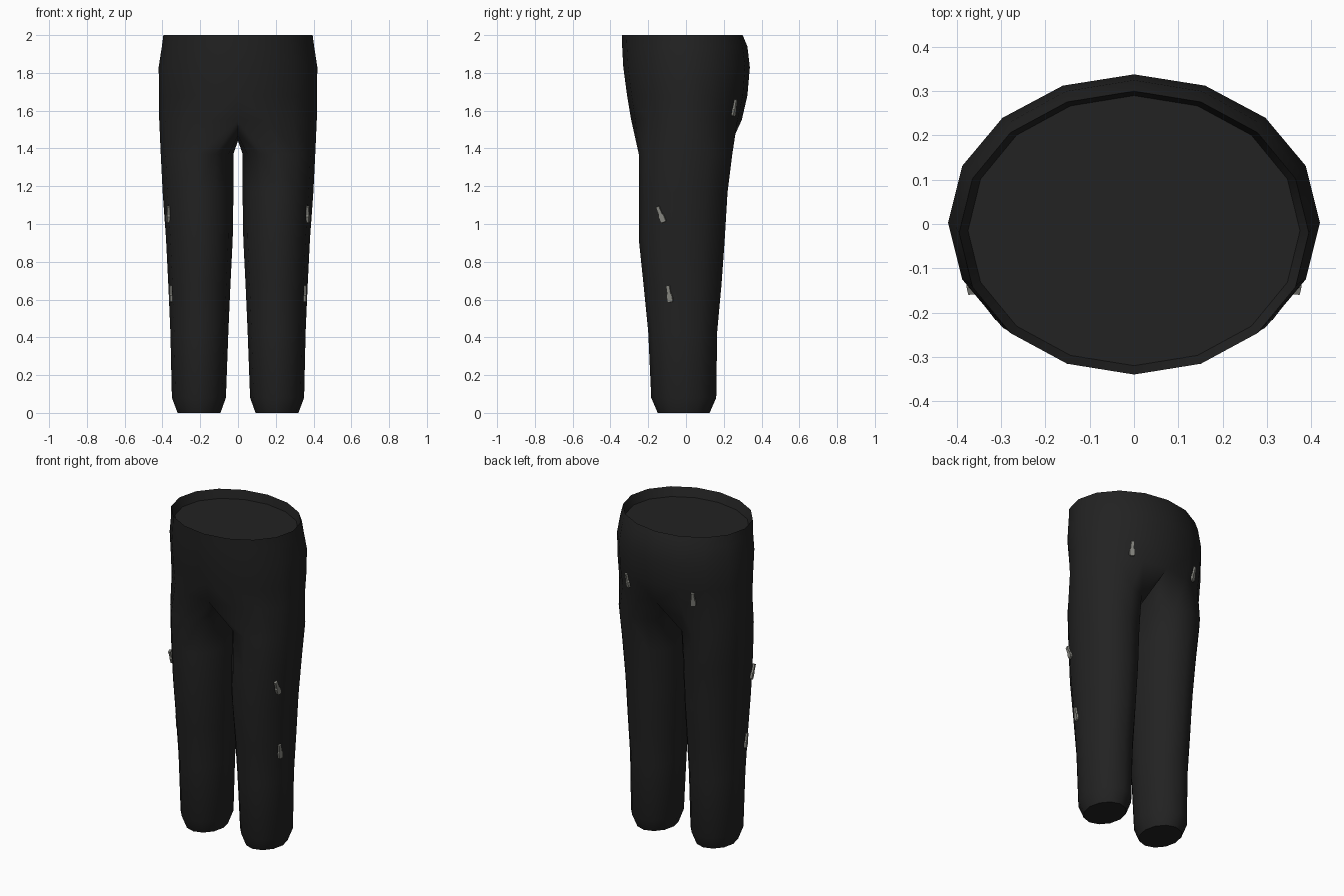
import bpy, bmesh, math
from mathutils import Vector, Matrix
from mathutils.bvhtree import BVHTree

if "Cube" in bpy.data.objects:
    bpy.data.objects.remove(bpy.data.objects["Cube"])


def material(name, rgb):
    m = bpy.data.materials.new(name)
    m.diffuse_color = (*rgb, 1)
    m.use_nodes = True
    m.node_tree.nodes["Principled BSDF"].inputs["Base Color"].default_value = m.diffuse_color
    return m


black = material("black cloth", (0.016, 0.016, 0.016))
grey = material("grey metal", (0.24, 0.24, 0.215))

# Hip rings: z, half width, front y, back y
HIPS = [(1.945, 0.375, -0.32, 0.29), (2.0, 0.395, -0.34, 0.30),
        (1.94, 0.403, -0.338, 0.325), (1.83, 0.42, -0.332, 0.338),
        (1.68, 0.418, -0.312, 0.325), (1.55, 0.417, -0.29, 0.295)]
# Leg rings: z, inner x, outer x, front y, back y
LEGS = [(1.37, 0.025, 0.409, -0.25, 0.245), (1.17, 0.024, 0.399, -0.25, 0.22),
        (0.92, 0.028, 0.381, -0.25, 0.205), (0.68, 0.04, 0.369, -0.225, 0.188),
        (0.43, 0.051, 0.358, -0.20, 0.165), (0.08, 0.064, 0.35, -0.184, 0.16),
        (0.0, 0.093, 0.32, -0.15, 0.125)]


def ring(bm, side, angles, z, cx, rx, yf, yb):
    cy, ry = (yf + yb) / 2, (yb - yf) / 2
    return [bm.verts.new((side * (cx + rx * math.cos(math.radians(a))),
                          cy + ry * math.sin(math.radians(a)), z)) for a in angles]


def bridge(bm, a, b, closed):
    n = len(a)
    for i in range(n if closed else n - 1):
        j = (i + 1) % n
        bm.faces.new((a[i], a[j], b[j], b[i]))


# Trousers: each half has open hip rings, a crotch strip and one closed leg
bm = bmesh.new()
for side in (1, -1):
    hips = [ring(bm, side, [-90 + 22.5 * i for i in range(9)], z, 0, rx, yf, yb)
            for z, rx, yf, yb in HIPS]
    for v in (v for h in hips for v in (h[0], h[-1])):
        v.co.x = 0
    bm.faces.new(hips[0])
    for a, b in zip(hips, hips[1:]):
        bridge(bm, a, b, False)
    crotch = [bm.verts.new((0, y, z)) for y, z in ((0.15, 1.47), (0, 1.44), (-0.15, 1.47))]
    legs = [hips[-1] + crotch]
    for z, x0, x1, yf, yb in LEGS:
        legs.append(ring(bm, side, [-120 + 30 * i for i in range(12)], z,
                         (x0 + x1) / 2, (x1 - x0) / 2, yf, yb))
    for a, b in zip(legs, legs[1:]):
        bridge(bm, a, b, True)
    bm.faces.new(legs[-1])
bmesh.ops.remove_doubles(bm, verts=bm.verts, dist=0.0005)
bmesh.ops.recalc_face_normals(bm, faces=bm.faces)
surface = BVHTree.FromBMesh(bm)


def finish(bm, name, mat, angle):
    me = bpy.data.meshes.new(name)
    bm.to_mesh(me)
    bm.free()
    me.materials.append(mat)
    ob = bpy.data.objects.new(name, me)
    bpy.context.collection.objects.link(ob)
    bpy.ops.object.select_all(action='DESELECT')
    ob.select_set(True)
    bpy.context.view_layer.objects.active = ob
    bpy.ops.object.shade_smooth_by_angle(angle=math.radians(angle))
    return ob


finish(bm, "trousers", black, 60)

# Zip pulls: narrow loop on top, wider tab below, laid on the cloth
TAB = [(-0.010, 0.045), (0.010, 0.045), (0.011, 0.0), (0.017, -0.008),
       (0.017, -0.04), (0.011, -0.046), (-0.011, -0.046), (-0.017, -0.04),
       (-0.017, -0.008), (-0.011, 0.0)]


def zip_pull(name, spot, side, down):
    pos, normal, _, _ = surface.find_nearest(Vector((spot[0] * side, spot[1], spot[2])))
    up = -Vector(down)
    up.x *= side
    up = (up - normal * up.dot(normal)).normalized()
    across = up.cross(normal)
    bm = bmesh.new()
    low = [bm.verts.new(pos + across * u + up * v - normal * 0.004) for u, v in TAB]
    high = [bm.verts.new(pos + across * u * 0.85 + up * v * 0.97 + normal * 0.011)
            for u, v in TAB]
    bm.faces.new(low)
    bm.faces.new(high)
    bridge(bm, low, high, True)
    bmesh.ops.recalc_face_normals(bm, faces=bm.faces)
    finish(bm, name, grey, 30)


for side, word in ((1, "right"), (-1, "left")):
    zip_pull("thigh_zip_pull_" + word, (0.385, -0.138, 1.05), side, (0, 0.4, -1))
    zip_pull("knee_zip_pull_" + word, (0.37, -0.093, 0.63), side, (0, 0.15, -1))
    zip_pull("back_pocket_zip_pull_" + word, (0.24, 0.28, 1.61), side, (0, 0, -1))
